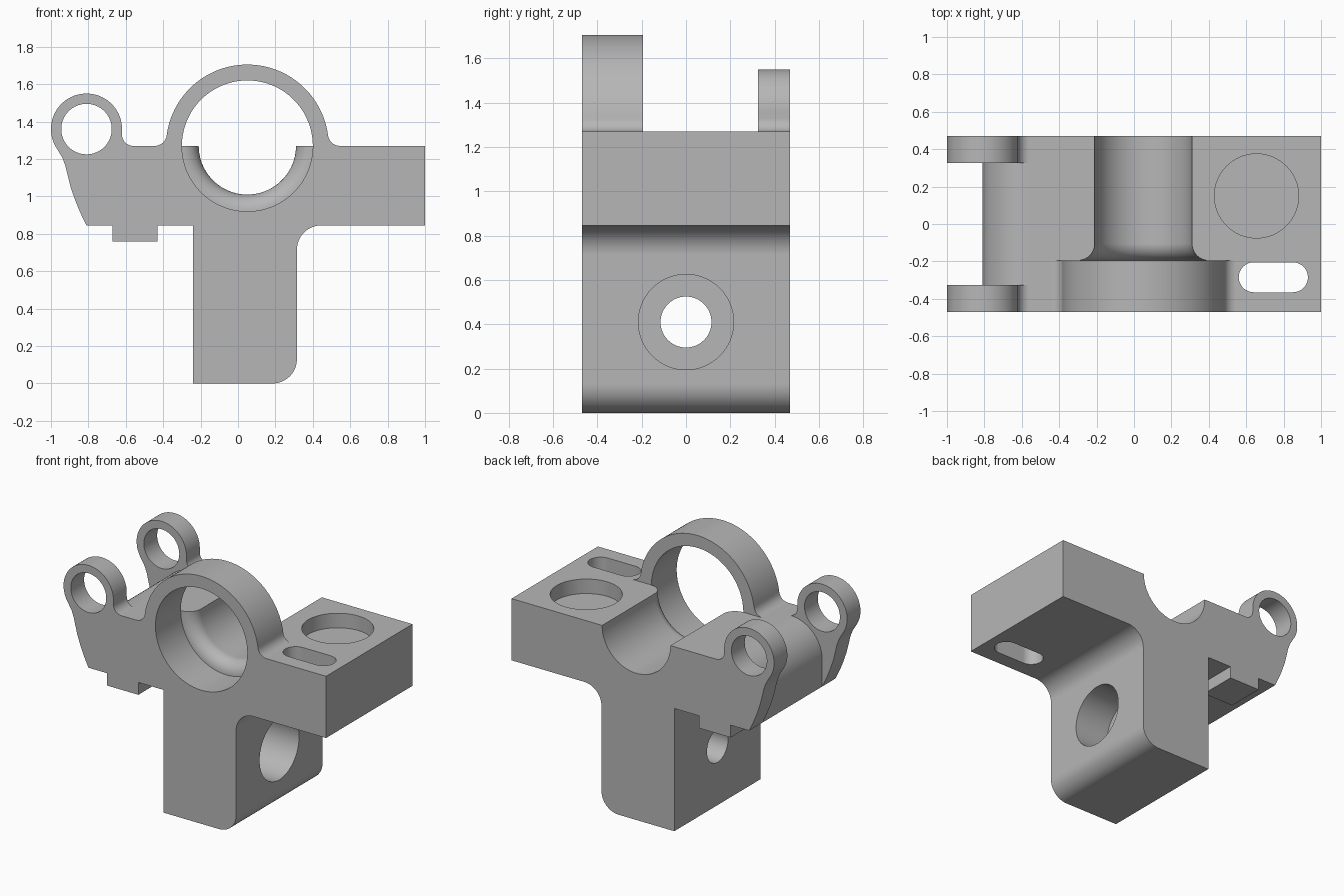
import bpy, bmesh
from math import sin, cos, pi, radians, sqrt, degrees, asin

cube = bpy.data.objects.get("Cube")
if cube:
    bpy.data.objects.remove(cube, do_unlink=True)

steel = bpy.data.materials.new("plain grey")
steel.use_nodes = True
grey = (0.47, 0.47, 0.47, 1)
steel.diffuse_color = grey
for node in steel.node_tree.nodes:
    if node.type == 'BSDF_PRINCIPLED':
        node.inputs["Base Color"].default_value = grey


def arc(cx, cz, r, start, end, n=12):
    """Points on a circle between two angles in degrees."""
    angles = [radians(start + (end - start) * i / n) for i in range(n + 1)]
    return [(cx + r * cos(a), cz + r * sin(a)) for a in angles]


def finish(bm, name):
    bmesh.ops.recalc_face_normals(bm, faces=bm.faces)
    mesh = bpy.data.meshes.new(name)
    bm.to_mesh(mesh)
    bm.free()
    mesh.materials.append(steel)
    obj = bpy.data.objects.new(name, mesh)
    bpy.context.collection.objects.link(obj)
    return obj


def prism(name, outline, lo, hi, axis="y"):
    """Extrude a closed outline along one axis."""
    place = {"x": lambda a, b, d: (d, a, b),
             "y": lambda a, b, d: (a, d, b),
             "z": lambda a, b, d: (a, b, d)}[axis]
    bm = bmesh.new()
    ends = [[bm.verts.new(place(a, b, d)) for a, b in outline] for d in (lo, hi)]
    for end in ends:
        bm.faces.new(end)
    n = len(outline)
    for i in range(n):
        j = (i + 1) % n
        bm.faces.new((ends[0][i], ends[0][j], ends[1][j], ends[1][i]))
    return finish(bm, name)


def disc(name, a, b, r, lo, hi, axis):
    return prism(name, arc(a, b, r, 0, 360, 64)[:-1], lo, hi, axis)


def lathe(name, profile, cx, cz, n=96):
    """Revolve (radius, y) points around an axis along y."""
    bm = bmesh.new()
    turns = [2 * pi * (i + 0.5) / n for i in range(n)]
    rings = [[bm.verts.new((cx + r * cos(t), y, cz + r * sin(t))) for t in turns]
             for r, y in profile]
    bm.faces.new(rings[0])
    bm.faces.new(rings[-1])
    for p, q in zip(rings, rings[1:]):
        for i in range(n):
            j = (i + 1) % n
            bm.faces.new((p[i], p[j], q[j], q[i]))
    return finish(bm, name)


def combine(target, other, operation):
    mod = target.modifiers.new(operation, 'BOOLEAN')
    mod.operation = operation
    mod.solver = 'EXACT'
    mod.object = other
    bpy.context.view_layer.objects.active = target
    bpy.ops.object.modifier_apply(modifier=mod.name)
    bpy.data.objects.remove(other, do_unlink=True)


HALF = 0.47        # half depth of the part
TOP, UNDER = 1.27, 0.845
RX = 0.05          # bore centre
EX, EZ = -0.81, 1.36   # ear centre

# T-shaped body with a rounded left shoulder
outline = [(-0.24, 0)]
outline += arc(0.185, 0.13, 0.13, -90, 0)
outline += arc(0.445, UNDER - 0.13, 0.13, 180, 90)
outline += [(1, UNDER), (1, TOP)]
outline += arc(-0.57, TOP - 0.24, 0.24, 90, 180, 16)
outline += [(EX, UNDER), (-0.24, UNDER)]
body = prism("bracket_body", outline, -HALF, HALF)

# Bearing ring with filleted feet
R, F = 0.435, 0.065
reach = sqrt((R + F) ** 2 - F ** 2)
tilt = degrees(asin(F / (R + F)))
outline = [(RX + reach, 1.1)]
outline += arc(RX + reach, TOP + F, F, 270, 180 + tilt, 8)
outline += arc(RX, TOP, R, tilt, 180 - tilt, 64)[1:-1]
outline += arc(RX - reach, TOP + F, F, -tilt, -90, 8)
outline += [(RX - reach, 1.1)]
combine(body, prism("bearing_ring", outline, -HALF, -0.195), 'UNION')

# Pair of hinge ears
ear = [(-0.5, UNDER), (EX, UNDER), (-0.842, 0.91), (-0.871, 0.98), (-0.895, 1.05),
       (-0.91, 1.11), (-0.922, 1.16), (-0.938, 1.205)]
ear += arc(EX, EZ, 0.19, 215, 0, 48)
ear += arc(-0.56, TOP + 0.06, 0.06, 180, 270, 8)
ear += [(-0.5, TOP)]
# Pair of locating pads below the ears
pad = [(-0.67, 0.76), (-0.43, 0.76), (-0.43, 0.9), (-0.67, 0.9)]
for lo, hi, pad_lo, pad_hi in ((-HALF, -0.325, -HALF, -0.2), (0.325, HALF, 0.2, HALF)):
    combine(body, prism("hinge_ear", ear, lo, hi), 'UNION')
    combine(body, prism("locating_pad", pad, pad_lo, pad_hi), 'UNION')

# Stepped bore with a rounded lip
profile = [(0.35, -0.6)] + arc(0.35, -0.105, 0.09, 270, 180, 10) + [(0.26, 0.6)]
slot = arc(0.85, -0.285, 0.08, -90, 90, 16) + arc(0.64, -0.285, 0.08, 90, 270, 16)
cutters = [
    lathe("bore_cutter", profile, RX, TOP),
    disc("ear_hole_cutter", EX, EZ, 0.135, -0.6, 0.6, "y"),
    disc("pocket_cutter", 0.655, 0.15, 0.225, TOP - 0.1, 1.5, "z"),
    prism("slot_cutter", slot, 0.7, 1.5, "z"),
    disc("leg_hole_cutter", 0, 0.41, 0.115, -0.4, 0.5, "x"),
    disc("counterbore_cutter", 0, 0.41, 0.215, 0.05, 0.5, "x"),
]
for cutter in cutters:
    cutter.hide_render = True
    combine(body, cutter, 'DIFFERENCE')

# Smooth the rounds and keep the flats flat
bpy.ops.object.select_all(action='DESELECT')
body.select_set(True)
bpy.context.view_layer.objects.active = body
bpy.ops.object.shade_smooth_by_angle(angle=radians(30))
weighted = body.modifiers.new("weighted_normals", 'WEIGHTED_NORMAL')
weighted.keep_sharp = True
